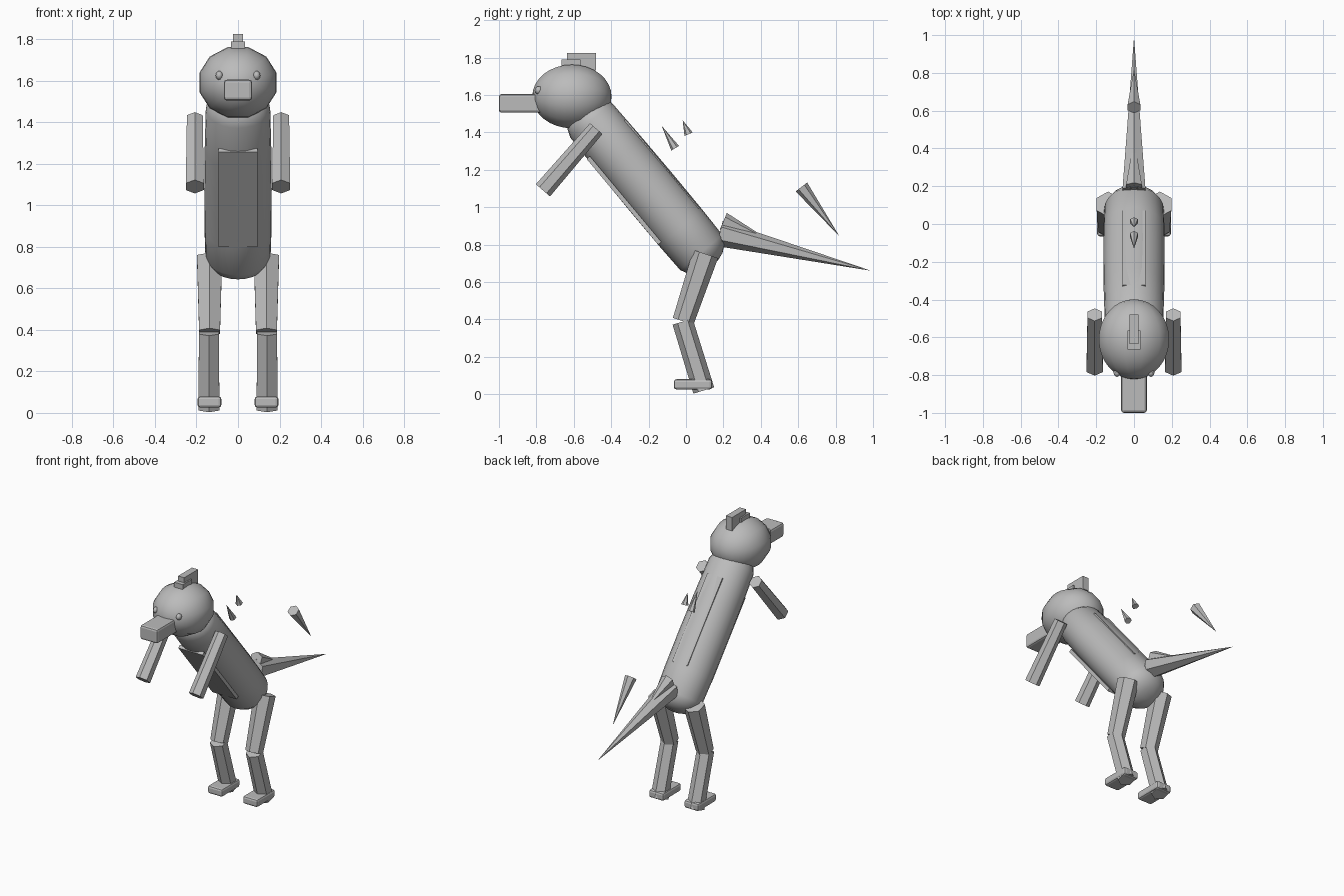
import bpy, bmesh, math
from mathutils import Vector, Matrix

if "Cube" in bpy.data.objects:
    bpy.data.objects.remove(bpy.data.objects["Cube"])

clay = bpy.data.materials.new("clay_grey")
clay.diffuse_color = (0.5, 0.5, 0.5, 1)
clay.use_nodes = True
clay.node_tree.nodes["Principled BSDF"].inputs["Base Color"].default_value = clay.diffuse_color

# Torso frame: AXIS runs down the spine, OUT points towards the back
AXIS = Vector((0, 0.64, -0.768))
OUT = Vector((0, 0.768, 0.64))
SIDE = Vector((1, 0, 0))


def finish(bm, name, smooth=False):
    bmesh.ops.recalc_face_normals(bm, faces=bm.faces)
    me = bpy.data.meshes.new(name)
    bm.to_mesh(me)
    bm.free()
    me.materials.append(clay)
    ob = bpy.data.objects.new(name, me)
    bpy.context.collection.objects.link(ob)
    if smooth:
        bpy.context.view_layer.objects.active = ob
        ob.select_set(True)
        bpy.ops.object.shade_smooth_by_angle(angle=math.radians(40))
        ob.select_set(False)
    return ob


def rod(name, x, a, b, r1, r2, sides=6):
    """Prism or cone between two (y, z) points, a corner facing forward."""
    p, q = Vector((x, *a)), Vector((x, *b))
    d = (q - p).normalized()
    n = SIDE.cross(d)
    m = Matrix((SIDE, n, d)).transposed().to_4x4()
    m = Matrix.Translation((p + q) / 2) @ m @ Matrix.Rotation(math.pi / 2, 4, 'Z')
    bm = bmesh.new()
    bmesh.ops.create_cone(bm, cap_ends=True, segments=sides, radius1=r1, radius2=r2,
                          depth=(q - p).length)
    # put a corner on the fore-aft plane
    v = max(bm.verts, key=lambda w: w.co.x)
    bmesh.ops.rotate(bm, verts=bm.verts, matrix=Matrix.Rotation(-math.atan2(v.co.y, v.co.x), 3, 'Z'))
    bmesh.ops.transform(bm, matrix=m, verts=bm.verts)
    return finish(bm, name)


def box(name, x, y, z, bevel=0.0):
    """Box from (min, max) ranges, optionally with rounded edges."""
    bm = bmesh.new()
    bmesh.ops.create_cube(bm, size=1)
    for v in bm.verts:
        v.co = [lo + (c + 0.5) * (hi - lo) for c, (lo, hi) in zip(v.co, (x, y, z))]
    if bevel:
        bmesh.ops.bevel(bm, geom=bm.edges[:], offset=bevel, segments=2, profile=0.5, affect='EDGES')
    return finish(bm, name)


def ball(name, c, r, seg, rings):
    """Ellipsoid with its poles facing front and back."""
    bm = bmesh.new()
    bmesh.ops.create_uvsphere(bm, u_segments=seg, v_segments=rings, radius=1)
    turn = Matrix.Rotation(math.pi / 2, 4, 'X') @ Matrix.Rotation(math.pi / seg, 4, 'Z')
    bmesh.ops.transform(bm, verts=bm.verts,
                        matrix=Matrix.Translation(c) @ Matrix.Diagonal((*r, 1)) @ turn)
    return finish(bm, name, True)


def slab(name, half, t0, t1, n0, n1):
    """Flat plate in the torso frame."""
    bm = bmesh.new()
    bmesh.ops.create_cube(bm, size=1)
    for v in bm.verts:
        t = t0 + (v.co.y + 0.5) * (t1 - t0)
        n = n0 + (v.co.z + 0.5) * (n1 - n0)
        v.co = SIDE * (v.co.x * 2 * half) + AXIS * t + OUT * n
    return finish(bm, name)


# Torso: rounded barrel, lathed around the leaning spine
bm = bmesh.new()
profile = [(-1.53, 0.09), (-1.50, 0.125), (-1.45, 0.145), (-1.2, 0.15), (-0.95, 0.152),
           (-0.7, 0.151), (-0.53, 0.147), (-0.485, 0.125), (-0.455, 0.085), (-0.44, 0.04)]
SEG = 24
loops = []
for t, r in profile:
    loops.append([bm.verts.new(AXIS * t + SIDE * (1.07 * r * math.cos(a)) + OUT * (0.548 + r * math.sin(a)))
                  for a in (2 * math.pi * i / SEG for i in range(SEG))])
for lo, hi in zip(loops, loops[1:]):
    for i in range(SEG):
        j = (i + 1) % SEG
        bm.faces.new((lo[i], lo[j], hi[j], hi[i]))
bm.faces.new(loops[0])
bm.faces.new(loops[-1])
finish(bm, "torso", True)

# Belly and back plates
slab("belly_plate", 0.095, -1.307, -0.71, 0.397, 0.42)
slab("back_plate", 0.06, -1.335, -0.72, 0.67, 0.693)

# Head, snout and crest
ball("head", (0, -0.61, 1.592), (0.193, 0.212, 0.176), 12, 16)
box("snout", (-0.068, 0.068), (-1.0, -0.72), (1.505, 1.605), 0.014)
box("crest_base", (-0.034, 0.034), (-0.665, -0.565), (1.71, 1.79))
box("crest_fin", (-0.024, 0.024), (-0.635, -0.48), (1.73, 1.825))

# Tail with its spike, plus loose spikes behind the back
rod("tail", 0, (0.18, 0.86), (0.99, 0.66), 0.07, 0.0)
rod("tail_spike", 0, (0.2, 0.925), (0.45, 0.82), 0.048, 0.0)
rod("rear_spike", 0, (0.617, 1.108), (0.82, 0.845), 0.039, 0.0)
rod("upper_spike", 0, (-0.058, 1.315), (-0.13, 1.435), 0.024, 0.0)
rod("middle_spike", 0, (0.014, 1.39), (-0.018, 1.465), 0.024, 0.0)

# Paired parts
for s, tag in ((-1, "left"), (1, "right")):
    rod(f"arm_{tag}", s * 0.208, (-0.48, 1.42), (-0.765, 1.09), 0.044, 0.05)
    rod(f"thigh_{tag}", s * 0.137, (0.105, 0.75), (-0.015, 0.39), 0.07, 0.058)
    rod(f"shin_{tag}", s * 0.14, (-0.018, 0.388), (0.095, 0.02), 0.056, 0.058)
    x = sorted((s * 0.08, s * 0.195))
    box(f"foot_{tag}", x, (-0.065, 0.14), (0.025, 0.08), 0.014)
    ball(f"eye_{tag}", (s * 0.09, -0.787, 1.625), (0.018, 0.022, 0.022), 10, 8)
